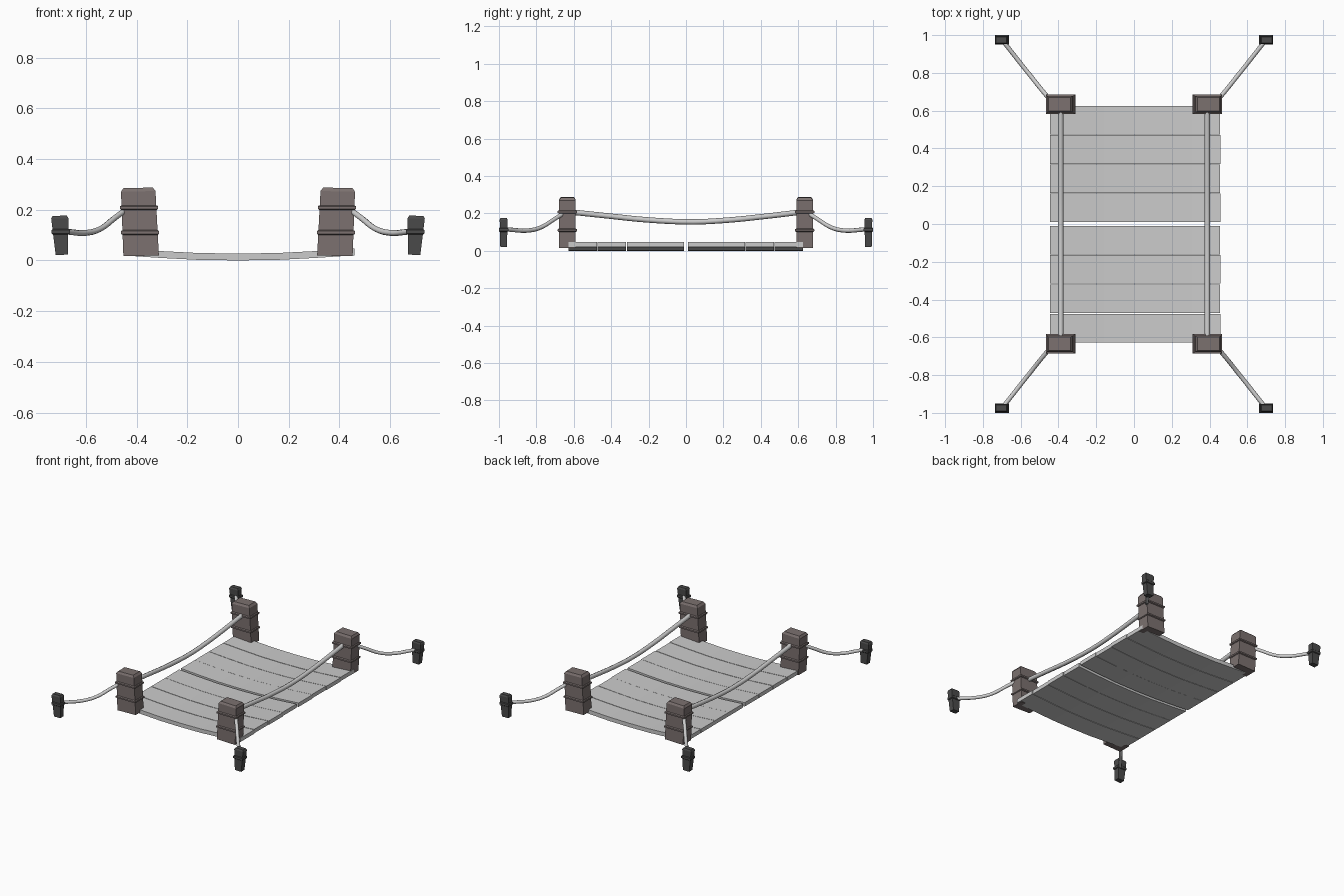
import bpy, bmesh

if "Cube" in bpy.data.objects:
    bpy.data.objects.remove(bpy.data.objects["Cube"])

def material(name, rgb):
    m = bpy.data.materials.new(name)
    m.diffuse_color = (*rgb, 1)
    m.use_nodes = True
    m.node_tree.nodes["Principled BSDF"].inputs["Base Color"].default_value = m.diffuse_color
    return m

WOOD = material("post_wood", (0.20, 0.165, 0.16))
DARK = material("stake_wood", (0.07, 0.07, 0.07))

def loft(name, rings, mat=None):
    """Skin a list of equal-length vertex rings and cap both ends."""
    bm = bmesh.new()
    loops = [[bm.verts.new(p) for p in r] for r in rings]
    n = len(loops[0])
    for a, b in zip(loops, loops[1:]):
        for i in range(n):
            j = (i + 1) % n
            bm.faces.new((a[i], a[j], b[j], b[i]))
    bm.faces.new(loops[0][::-1])
    bm.faces.new(loops[-1])
    bmesh.ops.recalc_face_normals(bm, faces=bm.faces)
    mesh = bpy.data.meshes.new(name)
    bm.to_mesh(mesh)
    bm.free()
    ob = bpy.data.objects.new(name, mesh)
    bpy.context.collection.objects.link(ob)
    if mat:
        mesh.materials.append(mat)
    return ob

def block(name, foot, head, profile, mat):
    """Leaning square column; profile rows are (z, half_x, half_y)."""
    rings = []
    z0, z1 = profile[0][0], profile[-1][0]
    for z, hx, hy in profile:
        t = (z - z0) / (z1 - z0)
        cx = foot[0] + (head[0] - foot[0]) * t
        cy = foot[1] + (head[1] - foot[1]) * t
        tilt = (foot[0] - head[0]) / (z1 - z0)
        rings.append([(cx + a * hx, cy + b * hy, z + a * hx * tilt * 0.5)
                      for a, b in ((-1, -1), (1, -1), (1, 1), (-1, 1))])
    return loft(name, rings, mat)

def rope(name, points, radius):
    """Round rope swept through a smooth curve."""
    cu = bpy.data.curves.new(name, 'CURVE')
    cu.dimensions = '3D'
    cu.bevel_depth = radius
    cu.bevel_resolution = 2
    cu.resolution_u = 4
    cu.use_fill_caps = True
    sp = cu.splines.new('BEZIER')
    sp.bezier_points.add(len(points) - 1)
    for bp, p in zip(sp.bezier_points, points):
        bp.co = p
        bp.handle_left_type = bp.handle_right_type = 'AUTO'
    ob = bpy.data.objects.new(name, cu)
    bpy.context.collection.objects.link(ob)
    return ob

# Deck planks, sagging across their length
starts = [-0.628, -0.472, -0.316, -0.162, 0.010, 0.163, 0.318, 0.474]
for k, y in enumerate(starts):
    end = 0.455 if k % 2 else 0.459
    rings = []
    for x, z in ((-0.445, 0.019), (-0.31, 0.010), (-0.155, 0.002), (0, 0),
                 (0.155, 0.002), (0.31, 0.010), (end, 0.020)):
        rings.append([(x, y, z), (x, y + 0.152, z),
                      (x, y + 0.152, z + 0.027), (x, y, z + 0.027)])
    loft(f"plank_{k + 1}", rings)

POST = [(0.018, 0.070, 0.044), (0.272, 0.068, 0.044), (0.286, 0.058, 0.036)]
STAKE = [(0.022, 0.024, 0.018), (0.165, 0.034, 0.021), (0.176, 0.028, 0.016)]

for sx, side in ((-1, "left"), (1, "right")):
    px = 0.388 * sx
    for sy, end in ((-1, "front"), (1, "back")):
        tag = f"{end}_{side}"
        # Corner post with two lashing bands
        py = 0.634 * sy
        lean = 0.006 * sx
        block(f"{tag}_post", (px - lean, py), (px + lean, py), POST, WOOD)
        for i, z in enumerate((0.101, 0.199)):
            c = px + lean * (2 * (z - 0.15) / 0.27)
            block(f"{tag}_post_band_{i + 1}", (c, py), (c, py),
                  [(z, 0.070, 0.045), (z + 0.004, 0.075, 0.052),
                   (z + 0.014, 0.075, 0.052), (z + 0.018, 0.070, 0.045)], WOOD)
        # Ground stake with its band
        qx, qy = 0.699 * sx, 0.975 * sy
        block(f"{tag}_stake", (qx - 0.004 * sx, qy), (qx + 0.004 * sx, qy), STAKE, DARK)
        block(f"{tag}_stake_band", (qx, qy), (qx, qy),
              [(0.102, 0.031, 0.021), (0.106, 0.036, 0.025),
               (0.120, 0.036, 0.025), (0.124, 0.031, 0.021)], DARK)
        # Anchor rope from post to stake
        rope(f"{tag}_anchor_rope",
             [(x * sx, y * sy, z) for x, y, z in
              ((0.425, 0.635, 0.213), (0.485, 0.706, 0.168), (0.545, 0.781, 0.123),
               (0.605, 0.856, 0.108), (0.660, 0.926, 0.112), (0.695, 0.970, 0.116))], 0.0115)
    # Hand rope sagging between the posts
    rope(f"{side}_hand_rope",
         [(px, -0.62, 0.208), (px, -0.42, 0.187), (px, -0.2, 0.165), (px, 0.04, 0.155),
          (px, 0.22, 0.164), (px, 0.42, 0.184), (px, 0.62, 0.208)], 0.0145)
